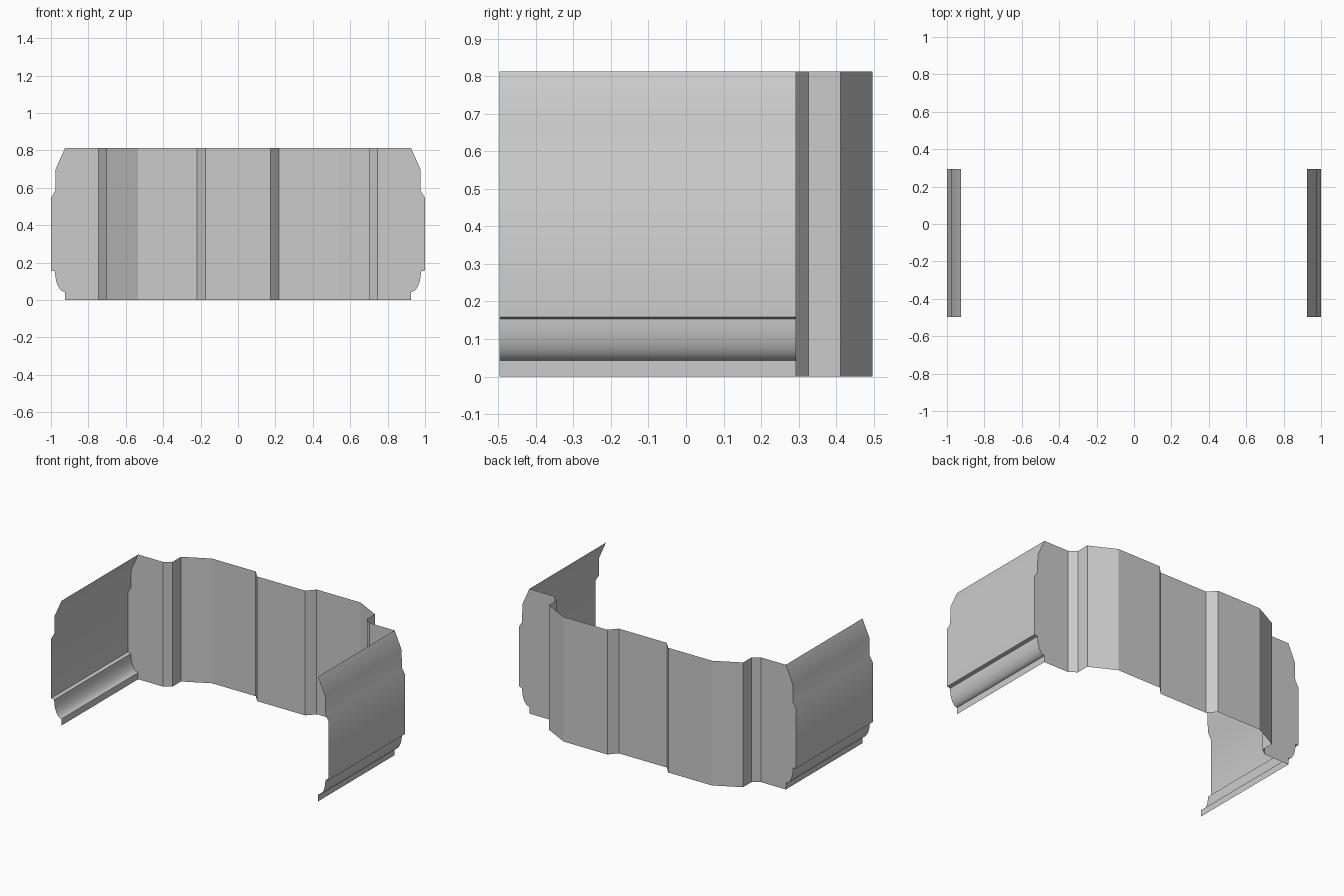
import bpy, math

if "Cube" in bpy.data.objects:
    bpy.data.objects.remove(bpy.data.objects["Cube"])

H = 0.813                     # wall height
FRONT, CORNER = -0.497, 0.293  # depth range of the side walls


def make_object(name, verts, faces, angle=None, mirror=False):
    mesh = bpy.data.meshes.new(name)
    mesh.from_pydata(verts, [], faces)
    mesh.update()
    if angle is not None:
        mesh.shade_smooth()
        mesh.set_sharp_from_angle(angle=math.radians(angle))
    obj = bpy.data.objects.new(name, mesh)
    bpy.context.collection.objects.link(obj)
    if mirror:
        mod = obj.modifiers.new("Mirror", 'MIRROR')
        mod.use_axis[0] = True
        mod.use_mirror_merge = False
    return obj


def sheet(name, start, end, **kw):
    """Strip of quads between two matching polylines."""
    n = len(start)
    faces = [(i, i + 1, n + i + 1, n + i) for i in range(n - 1)]
    return make_object(name, start + end, faces, **kw)


# Side wall section (x, z), bottom to top, with a rounded cove near the foot
section = [(0.925, 0.0)]
for i in range(9):
    a = math.radians(90 * i / 8)
    section.append((0.925 + 0.053 * math.sin(a), 0.153 - 0.11 * math.cos(a)))
section += [(1.0, 0.158), (1.0, 0.545), (0.977, 0.585), (0.975, 0.70), (0.925, H)]

# Side walls
sheet("side_wall",
      [(x, CORNER, z) for x, z in section],
      [(x, FRONT, z) for x, z in section], angle=30, mirror=True)

# Flat return panels closing the side wall section at the back corners
outline = [(0.745, 0.0)] + section + [(0.745, H)]
make_object("corner_panel", [(x, CORNER, z) for x, z in outline],
            [tuple(range(len(outline)))], mirror=True)

# Folded back wall plan (x, y), right half mirrored to the left
half = [(0.173, 0.445), (0.22, 0.497), (0.535, 0.497), (0.70, 0.412),
        (0.70, 0.327), (0.745, CORNER)]
plan = [(-x, y) for x, y in reversed(half)] + half
sheet("back_wall", [(x, y, 0) for x, y in plan], [(x, y, H) for x, y in plan])
